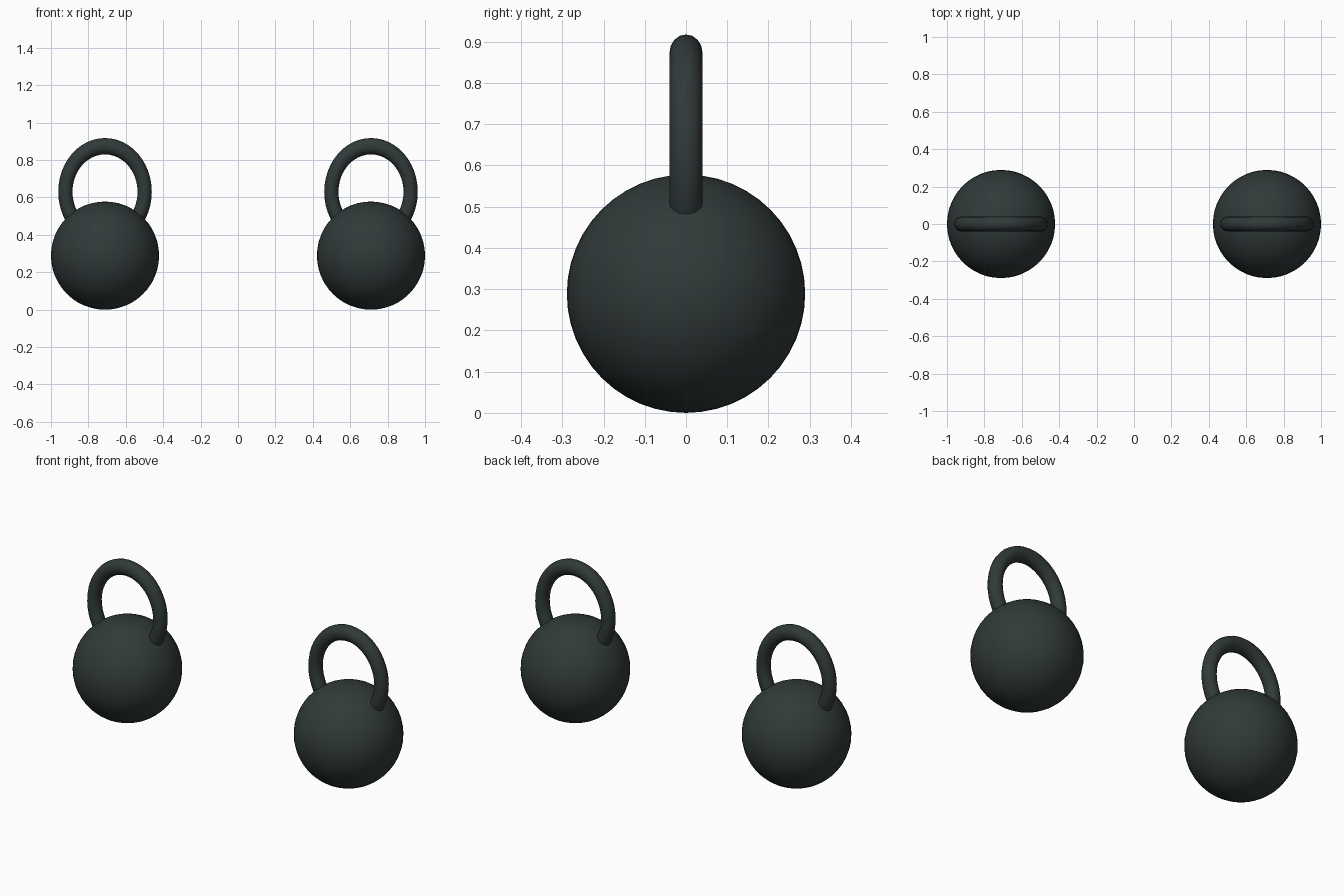
import bpy

if "Cube" in bpy.data.objects:
    bpy.data.objects.remove(bpy.data.objects["Cube"])

# Single dark iron finish
iron = bpy.data.materials.new("dark_iron")
iron.diffuse_color = (0.030, 0.042, 0.041, 1.0)
iron.use_nodes = True
iron.node_tree.nodes["Principled BSDF"].inputs["Base Color"].default_value = iron.diffuse_color

BALL_R = 0.289


def finish(name):
    ob = bpy.context.object
    ob.name = name
    ob.data.materials.append(iron)
    bpy.ops.object.transform_apply(location=False, rotation=True, scale=True)
    bpy.ops.object.shade_smooth_by_angle()
    return ob


def kettlebell(side, x):
    # Round weight
    bpy.ops.mesh.primitive_uv_sphere_add(segments=48, ring_count=24, radius=BALL_R,
                                         location=(x, 0, BALL_R))
    finish(side + "_weight")
    # Upright oval handle, its lower part sunk into the weight
    bpy.ops.mesh.primitive_torus_add(major_radius=0.212, minor_radius=0.038,
                                     major_segments=48, minor_segments=16,
                                     location=(x, 0, 0.63))
    ring = bpy.context.object
    ring.rotation_euler = (1.5707963, 0, 0)
    ring.scale = (1.0, 1.15, 1.05)
    finish(side + "_handle")


for side, x in (("left", -0.711), ("right", 0.711)):
    kettlebell(side, x)
